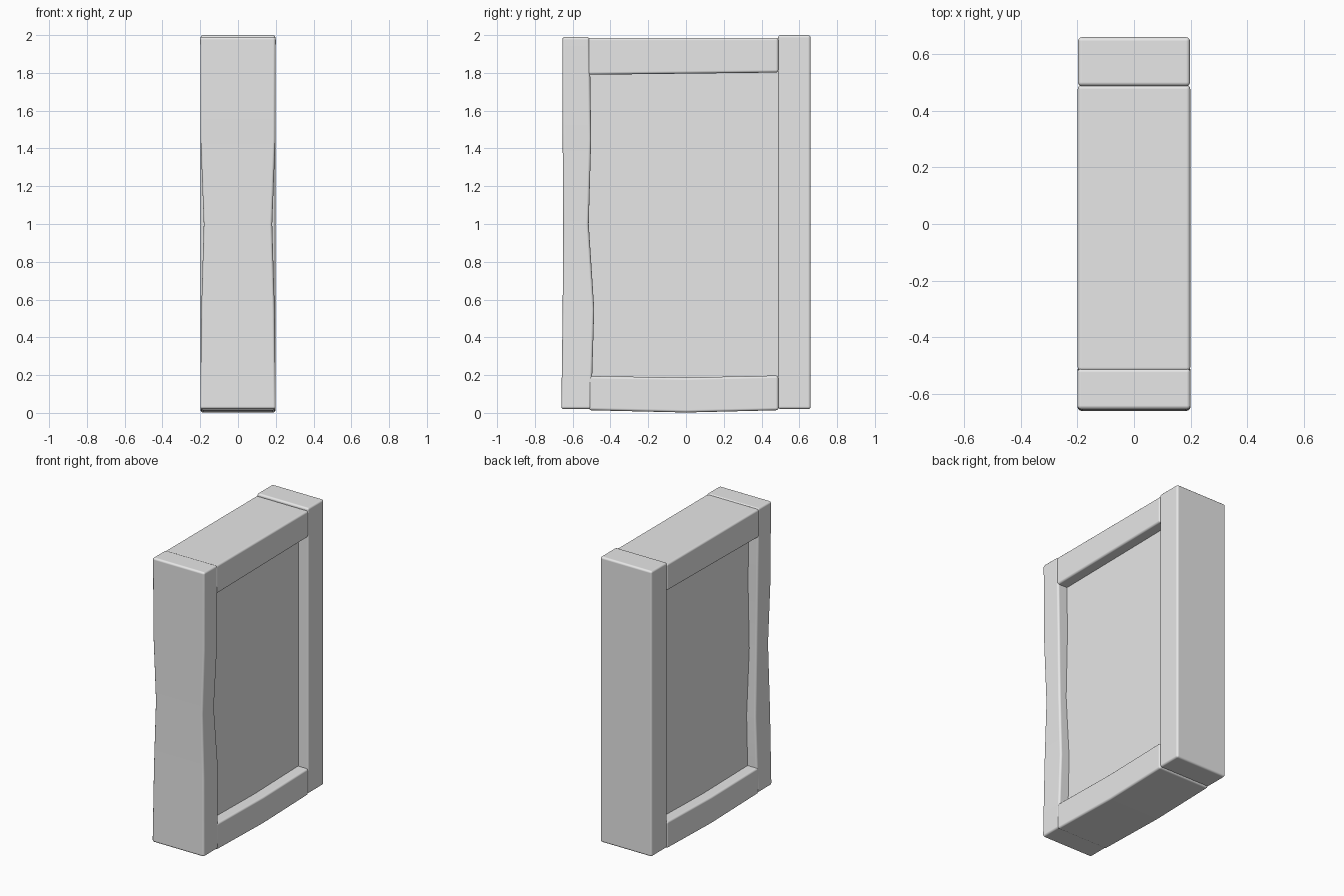
import bpy
import bmesh

default_cube = bpy.data.objects.get("Cube")
if default_cube:
    bpy.data.objects.remove(default_cube, do_unlink=True)

grey = bpy.data.materials.new("plain_grey")
grey.use_nodes = True
colour = (0.8, 0.8, 0.8, 1)
grey.diffuse_color = colour
grey.node_tree.nodes["Principled BSDF"].inputs["Base Color"].default_value = colour


def beam(name, sections, bevel=0.014):
    """Loft a box through four-cornered sections, then soften its edges."""
    bm = bmesh.new()
    rings = [[bm.verts.new(p) for p in ring] for ring in sections]
    for a, b in zip(rings, rings[1:]):
        for i in range(4):
            j = (i + 1) % 4
            bm.faces.new((a[i], a[j], b[j], b[i]))
    bm.faces.new(rings[0][::-1])
    bm.faces.new(rings[-1])
    bmesh.ops.recalc_face_normals(bm, faces=bm.faces)
    mesh = bpy.data.meshes.new(name)
    bm.to_mesh(mesh)
    bm.free()
    mesh.materials.append(grey)
    for face in mesh.polygons:
        face.use_smooth = True
    obj = bpy.data.objects.new(name, mesh)
    bpy.context.collection.objects.link(obj)
    mod = obj.modifiers.new("soft_edges", "BEVEL")
    mod.width = bevel
    mod.segments = 3
    mod.limit_method = "ANGLE"
    mod.harden_normals = True
    return obj


def post(name, stations):
    """Upright beam from (z, half width, front y, back y) stations."""
    return beam(name, [[(-w, f, z), (w, f, z), (w, b, z), (-w, b, z)]
                       for z, w, f, b in stations])


def rail(name, stations, half=0.199):
    """Beam along y from (y, bottom z, inner top z, outer top z) stations."""
    return beam(name, [[(-half, y, low), (half, y, low), (half, y, high), (-half, y, high)]
                       for y, low, high in stations])


# Worn front post, pinched at mid height
post("front_post", [(0.02, 0.2, -0.66, -0.502), (0.55, 0.194, -0.653, -0.486),
                    (1.0, 0.181, -0.65, -0.515), (1.45, 0.198, -0.653, -0.502),
                    (1.99, 0.2, -0.655, -0.51)])
# Straight back post
post("back_post", [(0.02, 0.198, 0.487, 0.66), (2.0, 0.198, 0.487, 0.66)])

# Rails between the posts
rail("bottom_rail", [(-0.515, 0.014, 0.195), (0.0, 0.002, 0.187), (0.49, 0.014, 0.198)])
rail("top_rail", [(-0.52, 1.79, 1.986), (0.49, 1.802, 1.986)])

# Recessed panel filling the frame
post("panel", [(0.12, 0.125, -0.56, 0.53), (1.88, 0.125, -0.56, 0.53)])
